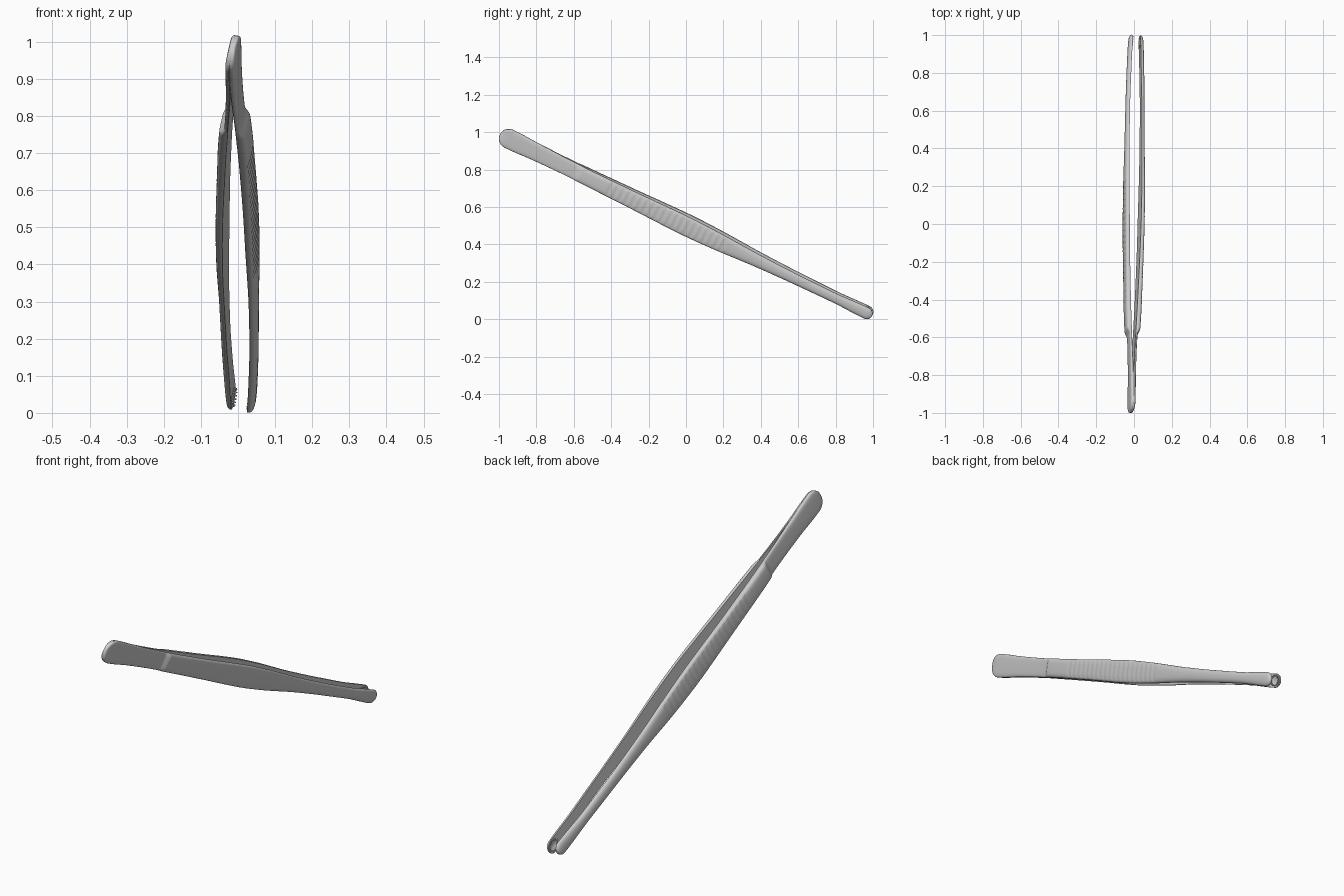
import bpy, bmesh, math
from mathutils import Vector, Matrix

if "Cube" in bpy.data.objects:
    bpy.data.objects.remove(bpy.data.objects["Cube"])

# Long axis, width direction and opening direction (the tool is rolled slightly)
P0, P1 = Vector((0, -0.995, 0.988)), Vector((0, 0.997, 0.022))
L = (P1 - P0).length
D = (P1 - P0).normalized()
X = Vector((1, 0, 0))
N = X.cross(D)
ROLL = 0.2
W = N * math.cos(ROLL) + X * math.sin(ROLL)
A = X * math.cos(ROLL) - N * math.sin(ROLL)

# Profiles along y: half width, outer face, inner face, section roundness
HALF = [(-1, .053), (-.93, .053), (-.8, .047), (-.6, .043), (-.3, .046), (0, .052), (.15, .048),
        (.4, .034), (.6, .028), (.8, .026), (.9, .030), (.96, .032), (1, .032)]
OUTER = [(-1, .014), (-.8, .016), (-.595, .023), (-.562, .038), (-.3, .048), (0, .054),
         (.2, .055), (.4, .053), (.7, .049), (.9, .043), (1, .037)]
INNER = [(-1, -.001), (-.87, -.001), (-.6, .010), (-.4, .019), (0, .031), (.3, .034),
         (.6, .032), (.8, .027), (1, .021)]
ROUND = [(-1, .45), (-.6, .5), (.1, .55), (.45, .85), (1, .85)]


def sample(table, y):
    """Monotone cubic interpolation."""
    y = min(max(y, table[0][0]), table[-1][0])
    n = len(table)
    k = next(i for i in range(n - 1) if y <= table[i + 1][0])
    sl = lambda i: (table[i + 1][1] - table[i][1]) / (table[i + 1][0] - table[i][0])

    def m(i):
        if i in (0, n - 1):
            return sl(min(i, n - 2))
        a, b = sl(i - 1), sl(i)
        return 2 * a * b / (a + b) if a * b > 0 else 0
    (x0, v0), (x1, v1) = table[k], table[k + 1]
    h = x1 - x0
    t = (y - x0) / h
    return ((2*t**3 - 3*t**2 + 1) * v0 + (t**3 - 2*t**2 + t) * h * m(k)
            + (3*t**2 - 2*t**3) * v1 + (t**3 - t**2) * h * m(k + 1))


def place(s, u, a, side):
    y = P0.y + D.y * s
    return P0 + D * s + W * u + A * (a * side) + X * (-.002 + .0115 * y)


# Stations: dense round ends, fine even spacing between
R0, R1 = .053, .033
ends = [1 - math.cos(math.pi / 2 * (k + .4) / 10) for k in range(10)]
count = 420
STATIONS = [R0 * e for e in ends]
STATIONS += [R0 + (L - R0 - R1) * i / count for i in range(count + 1)]
STATIONS += [L - R1 * e for e in reversed(ends)]
TIP = L - .037


def make_object(name, bm):
    bmesh.ops.recalc_face_normals(bm, faces=bm.faces)
    me = bpy.data.meshes.new(name)
    bm.to_mesh(me)
    bm.free()
    ob = bpy.data.objects.new(name, me)
    bpy.context.collection.objects.link(ob)
    return ob


def make_arm(name, side):
    bm = bmesh.new()
    rings = []
    for s in STATIONS:
        y = P0.y + D.y * s
        f = 1.0
        for dist, r in ((s, R0), (L - s, R1)):
            if dist < r:
                f = math.sqrt(1 - (1 - dist / r) ** 2)
        hw = sample(HALF, y) * f
        inner, e = sample(INNER, y), sample(ROUND, y)
        th = (sample(OUTER, y) - inner) * f ** .5
        # grip ridges
        ridge = 0
        if -.42 < y < .22:
            ridge = .002 * math.sin(math.pi * (y + .42) / .032) ** 2
        # shallow cup in the tip
        dish = .006 * max(0, 1 - ((s - TIP) / .03) ** 2)
        pts = [(-.97, 0), (-.55, 0), (-.3, dish), (0, dish), (.3, dish), (.55, 0), (.97, 0)]
        pts = [(u * hw, inner + a) for u, a in pts]
        for k in range(17):
            t = math.pi * k / 16
            c, q = math.cos(t), math.sin(t)
            u = math.copysign(abs(c) ** e, c)
            v = .12 + .88 * max(q, 0) ** e
            pts.append((u * hw, inner + th * v - (ridge if abs(u) < .8 else 0)))
        rings.append([bm.verts.new(place(s, u, a, side)) for u, a in pts])
    for p, q in zip(rings, rings[1:]):
        for i in range(len(p)):
            j = (i + 1) % len(p)
            bm.faces.new((p[i], p[j], q[j], q[i]))
    bm.faces.new(rings[0])
    bm.faces.new(rings[-1])
    ob = make_object(name, bm)
    bpy.ops.object.select_all(action='DESELECT')
    ob.select_set(True)
    bpy.context.view_layer.objects.active = ob
    bpy.ops.object.shade_smooth_by_angle(angle=math.radians(40))


def make_teeth(name, side):
    # ring of small pointed teeth around the cup, lower on the right arm
    bm = bmesh.new()
    depth = .007 if side > 0 else .012
    for k in range(16):
        t = 2 * math.pi * (k + .5 * (side > 0)) / 16
        s, u = TIP + .030 * math.cos(t), .023 * math.sin(t)
        a = sample(INNER, P0.y + D.y * s)
        rot = Matrix((W, D, A * -side)).transposed().to_4x4()
        mat = Matrix.Translation(place(s, u, a, side)) @ rot
        bmesh.ops.create_cone(bm, cap_ends=True, segments=4, radius1=.006, radius2=.0015,
                              depth=depth, matrix=mat)
    make_object(name, bm)


for label, side in (("right", 1), ("left", -1)):
    make_arm(label + "_arm", side)
    make_teeth(label + "_tip_teeth", side)
